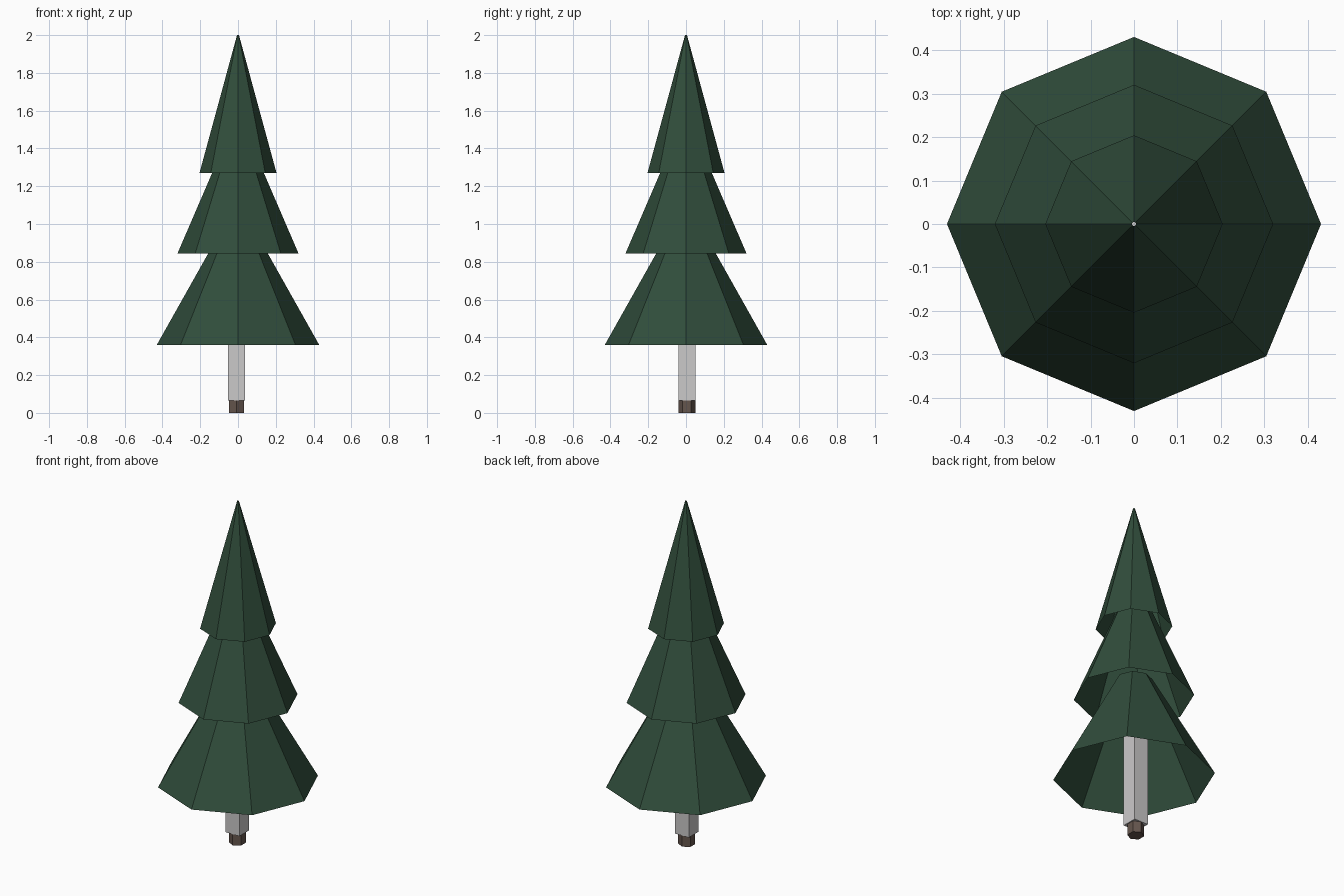
import bpy, bmesh, math

if "Cube" in bpy.data.objects:
    bpy.data.objects.remove(bpy.data.objects["Cube"])


def material(name, rgb):
    m = bpy.data.materials.new(name)
    m.diffuse_color = (*rgb, 1.0)
    m.use_nodes = True
    m.node_tree.nodes["Principled BSDF"].inputs["Base Color"].default_value = m.diffuse_color
    return m


green = material("pine green", (0.030, 0.074, 0.044))
pale = material("pale trunk", (0.60, 0.585, 0.59))
brown = material("root brown", (0.13, 0.092, 0.075))


def prism(name, sides, rings, mat, centre=(0, 0), turn=0.0, caps=True):
    """Stack of (radius, height) rings joined by flat side faces."""
    bm = bmesh.new()
    loops = []
    for r, z in rings:
        angles = [turn + 2 * math.pi * i / sides for i in range(sides)]
        loops.append([bm.verts.new((centre[0] + r * math.cos(a),
                                    centre[1] + r * math.sin(a), z)) for a in angles])
    for low, high in zip(loops, loops[1:]):
        for i in range(sides):
            j = (i + 1) % sides
            bm.faces.new((low[i], low[j], high[j], high[i]))
    if caps:
        bm.faces.new(loops[0][::-1])
        bm.faces.new(loops[-1])
    mesh = bpy.data.meshes.new(name)
    bm.to_mesh(mesh)
    bm.free()
    mesh.materials.append(mat)
    obj = bpy.data.objects.new(name, mesh)
    bpy.context.collection.objects.link(obj)
    return obj


# Three hollow octagonal foliage skirts, each tucked into the one above
prism("lower_foliage", 8, [(0.43, 0.36), (0.098, 0.95)], green, caps=False)
prism("middle_foliage", 8, [(0.32, 0.845), (0.081, 1.40)], green, caps=False)
prism("top_foliage", 8, [(0.204, 1.27), (0.005, 2.0)], green, caps=False)

# Square trunk, slightly off centre, on a small six-sided root stub
axis = (-0.008, 0.005)
prism("trunk", 4, [(0.064, 0.065), (0.064, 0.95)], pale, axis, math.pi / 4)
prism("root_stub", 6, [(0.045, 0.0), (0.045, 0.07)], brown, axis, math.pi / 2)
